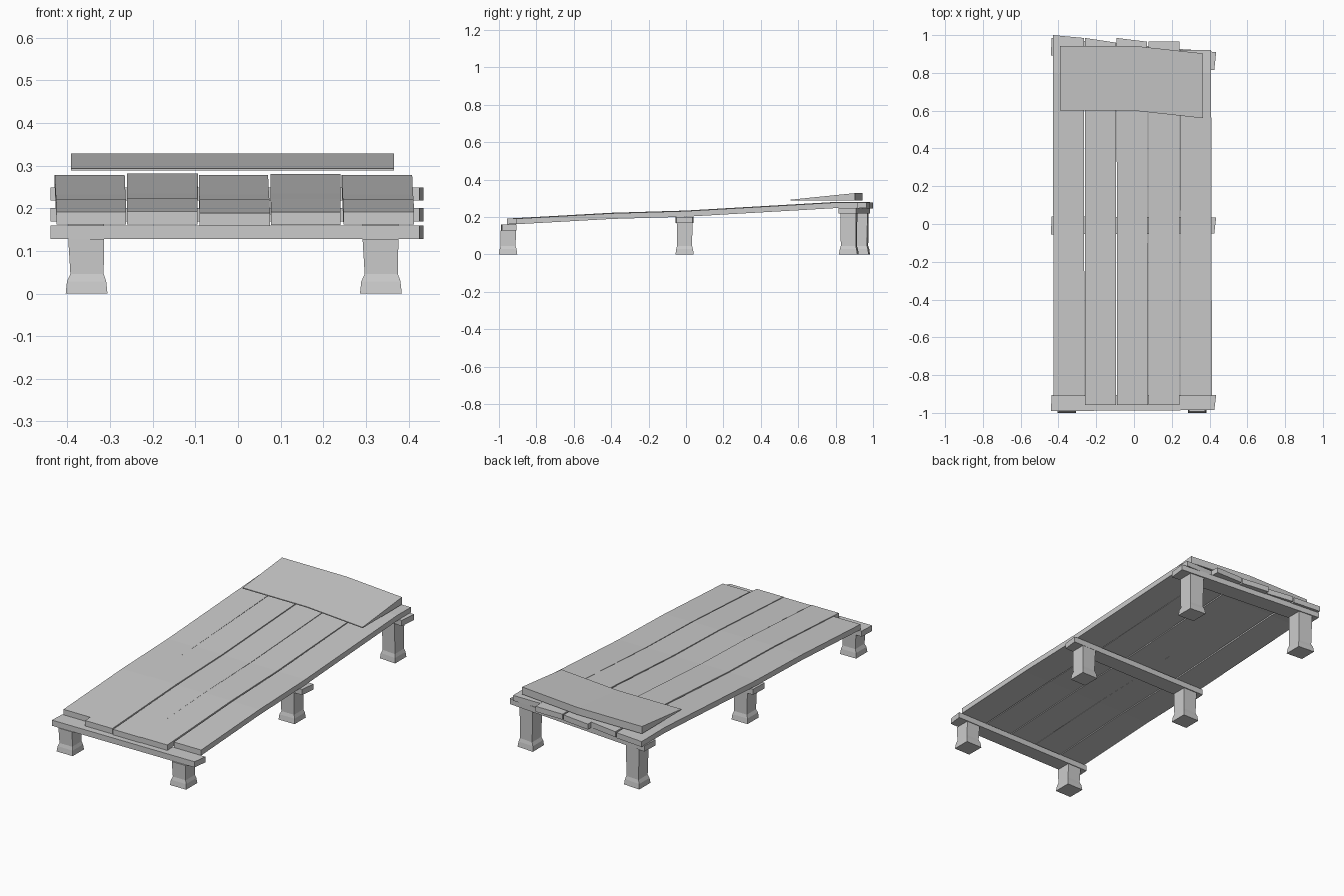
import bpy, bmesh

if "Cube" in bpy.data.objects:
    bpy.data.objects.remove(bpy.data.objects["Cube"])

def loft(name, rings):
    """Closed flat-shaded solid through a list of equal-length rings."""
    bm = bmesh.new()
    vs = [[bm.verts.new(p) for p in r] for r in rings]
    n = len(rings[0])
    for a, b in zip(vs, vs[1:]):
        for i in range(n):
            j = (i + 1) % n
            bm.faces.new((a[i], a[j], b[j], b[i]))
    bm.faces.new(vs[0][::-1])
    bm.faces.new(vs[-1])
    bmesh.ops.recalc_face_normals(bm, faces=bm.faces)
    me = bpy.data.meshes.new(name)
    bm.to_mesh(me)
    bm.free()
    ob = bpy.data.objects.new(name, me)
    bpy.context.collection.objects.link(ob)
    return ob

# Deck planks: x range at front, x range at back, front y, back y left/right, lift
planks = [
    ((-.425, -.262), (-.43, -.266), -.91, 1.0, .985, -.001),
    ((-.260, -.095), (-.260, -.094), -.957, .985, .96, .002),
    ((-.090, .075), (-.092, .070), -.957, .985, .965, -.001),
    ((.077, .240), (.076, .240), -.957, .965, .965, .001),
    ((.247, .413), (.243, .408), -.91, .92, .92, -.001),
]
# Underside heights along the deck
bend = [(-.4, .191), (0, .203), (.8, .249)]
THICK = .03
for k, (fx, bx, y0, yl, yr, lift) in enumerate(planks):
    z0 = .160 + (y0 + .957) * .055
    stations = [(y0, y0, z0)] + [(y, y, z) for y, z in bend] + [(yl, yr, .248)]
    rings = []
    for ya, yb, z in stations:
        t = (ya - y0) / (yl - y0)
        xa = fx[0] + (bx[0] - fx[0]) * t
        xb = fx[1] + (bx[1] - fx[1]) * t
        z += lift
        rings.append([(xa, ya, z), (xb, yb, z),
                      (xb, yb, z + THICK), (xa, ya, z + THICK)])
    loft(f"plank_{k + 1}", rings)

# Leg outline: height fraction, half width, half depth, x shift
leg_profile = [(0, .049, .049, 0), (.22, .046, .045, 0),
               (.36, .039, .040, .001), (1, .042, .042, -.001)]

# Cross bars with a pair of legs each: left y range, right y range, bottom z
bars = [("front", (-.99, -.905), (-.985, -.905), .128),
        ("middle", (-.055, .040), (-.050, .035), .169),
        ("back", (.892, .985), (.815, .910), .218)]
for name, yl, yr, z in bars:
    rings = []
    for x0, x1, (a, b) in ((-.44, -.432, yl), (.425, .435, yr)):
        xa, xb = (x0, x0 + .004) if x0 < 0 else (x0, x1)
        rings.append([(xa, a, z), (xb, b, z), (xb, b, z + .031), (xa, a, z + .031)])
    loft(name + "_bar", rings)
    for side, cx in (("left", -.355), ("right", .335)):
        t = (cx + .44) / .87
        cy = (yl[0] + yl[1]) / 2 * (1 - t) + (yr[0] + yr[1]) / 2 * t
        if name == "front":
            cy = -.951
        skew = -.08 if name == "back" else 0
        rings = []
        for f, hx, hy, dx in leg_profile:
            h = f * z if name == "front" else (f if f in (0, 1) else f * .75 * .17 / z) * z
            rings.append([(cx + dx + sx * hx, cy + sy * hy + skew * sx * hx, h)
                          for sx, sy in ((-1, -1), (1, -1), (1, 1), (-1, 1))])
        loft(f"{name}_{side}_leg", rings)

# Wedge headrest, bent at mid-width
rings = []
for x, y0, y1 in ((-.392, .60, .943), (0, .60, .943), (.366, .56, .903)):
    rings.append([(x, y0, .288), (x, y1, .288), (x, y1, .328), (x, y0, .293)])
loft("headrest", rings)
